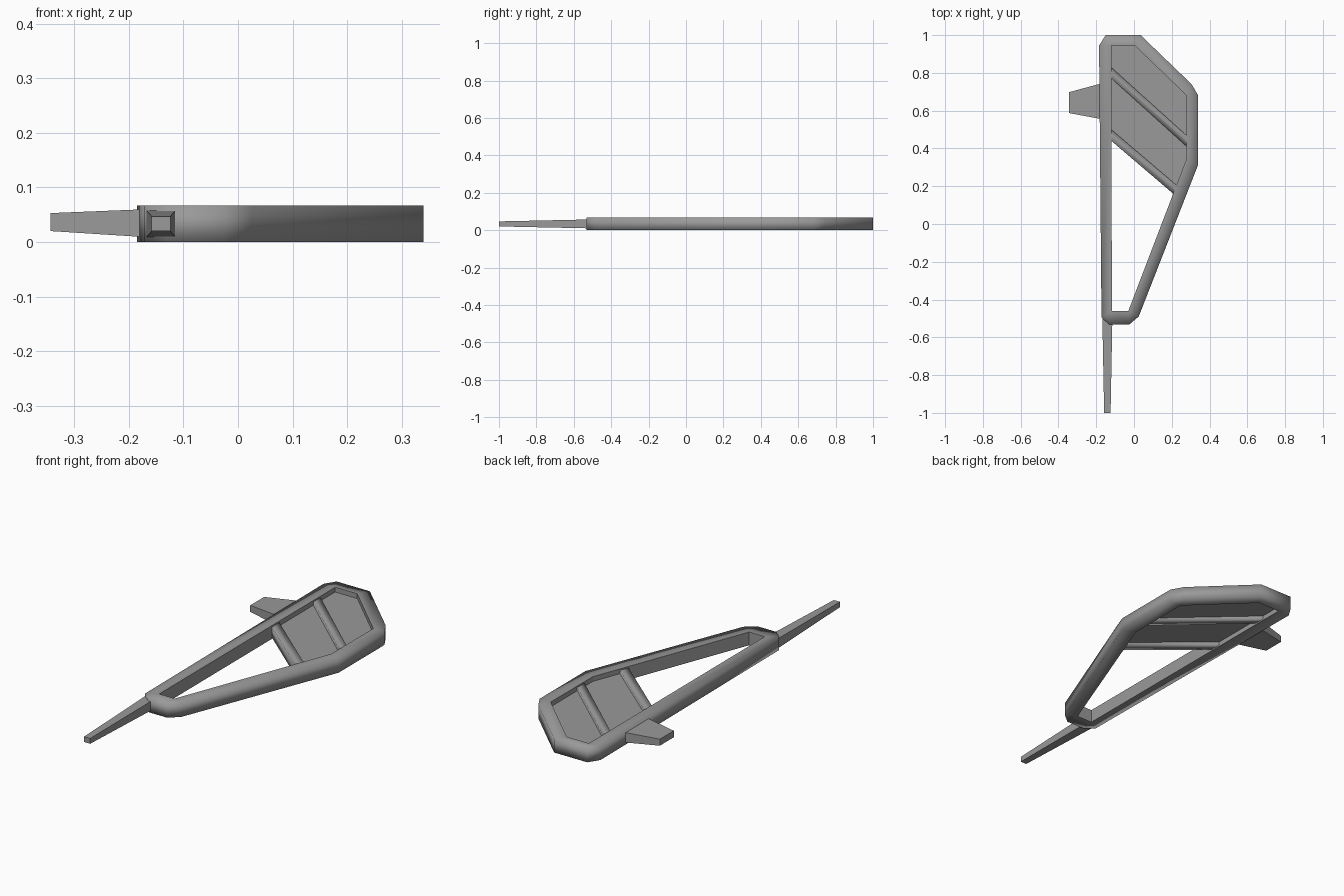
import bpy
import bmesh
from mathutils import Vector

cube = bpy.data.objects.get("Cube")
if cube:
    bpy.data.objects.remove(cube, do_unlink=True)

HEIGHT = 0.067
MID = HEIGHT / 2

# Single plain grey
grey = bpy.data.materials.new("plain_grey")
grey.use_nodes = True
colour = (0.32, 0.32, 0.32, 1)
grey.diffuse_color = colour
grey.node_tree.nodes["Principled BSDF"].inputs["Base Color"].default_value = colour


def finish(name, bm):
    bmesh.ops.recalc_face_normals(bm, faces=bm.faces)
    mesh = bpy.data.meshes.new(name)
    bm.to_mesh(mesh)
    bm.free()
    mesh.materials.append(grey)
    obj = bpy.data.objects.new(name, mesh)
    bpy.context.collection.objects.link(obj)
    return obj


def loft(name, start, end, smooth=False, caps=True):
    """Join two four-cornered sections into a bar or taper."""
    bm = bmesh.new()
    a = [bm.verts.new(p) for p in start]
    b = [bm.verts.new(p) for p in end]
    for i in range(4):
        j = (i + 1) % 4
        bm.faces.new((a[i], a[j], b[j], b[i])).smooth = smooth
    if caps:
        bm.faces.new(a)
        bm.faces.new(b)
    return finish(name, bm)


def panel(name, outline, low, high):
    """Extrude a flat outline between two heights."""
    bm = bmesh.new()
    base = bm.faces.new([bm.verts.new((x, y, low)) for x, y in outline])
    up = bmesh.ops.extrude_face_region(bm, geom=[base], use_keep_orig=True)
    moved = [v for v in up["geom"] if isinstance(v, bmesh.types.BMVert)]
    bmesh.ops.translate(bm, verts=moved, vec=(0, 0, high - low))
    return finish(name, bm)


# Frame: each inner corner with the outer corners that fan out from it
corners = [
    ((-0.12, 0.945), [(-0.15, 1.0), (-0.185, 0.945)]),
    ((-0.117, -0.46), [(-0.172, -0.495), (-0.13, -0.532)]),
    ((-0.03, -0.46), [(-0.025, -0.532), (0.025, -0.49)]),
    ((0.278, 0.345), [(0.34, 0.315)]),
    ((0.278, 0.68), [(0.34, 0.68), (0.305, 0.74)]),
    ((0.003, 0.945), [(0.035, 1.0)]),
]
bm = bmesh.new()
ring = []
inner = []
for point, fan in corners:
    pair = [bm.verts.new((*point, z)) for z in (0, HEIGHT)]
    inner.append(pair)
    for p in fan:
        ring.append((pair, [bm.verts.new((*p, z)) for z in (0, HEIGHT)]))
for i, (in_a, out_a) in enumerate(ring):
    in_b, out_b = ring[(i + 1) % len(ring)]
    bm.faces.new((out_a[0], out_b[0], out_b[1], out_a[1]))
    for k in (0, 1):
        quad = [in_a[k], out_a[k], out_b[k], in_b[k]]
        bm.faces.new(list(dict.fromkeys(quad)))
for i, a in enumerate(inner):
    b = inner[(i + 1) % len(inner)]
    bm.faces.new((a[0], a[1], b[1], b[0]))
for f in bm.faces:
    f.smooth = True
# Inner wall stays crisp while the outside shades softly
inner_verts = {v for pair in inner for v in pair}
for e in bm.edges:
    if all(v in inner_verts for v in e.verts):
        e.smooth = False
finish("frame", bm)

# Recessed plate filling the wide end of the frame
panel("recessed_plate", [
    (-0.14, 0.96), (0.01, 0.96), (0.3, 0.69), (0.3, 0.345),
    (0.235, 0.18), (-0.14, 0.49)], 0.024, 0.043)


# Diagonal cross bars
def cross_bar(name, start, end, half):
    a, b = Vector((*start, MID)), Vector((*end, MID))
    side = Vector((0, half, 0))
    up = Vector((0, 0, 0.026))
    section = [-side - up, side - up, side + up, -side + up]
    loft(name, [a + s for s in section], [b + s for s in section], True, False)


cross_bar("upper_cross_bar", (-0.14, 0.818), (0.3, 0.42), 0.029)
cross_bar("lower_cross_bar", (-0.14, 0.487), (0.235, 0.167), 0.03)

# Tapered side fin
loft("side_fin",
     [(-0.17, y, z) for y, z in ((0.555, 0.009), (0.745, 0.009), (0.745, 0.06), (0.555, 0.06))],
     [(-0.343, y, z) for y, z in ((0.587, 0.02), (0.698, 0.02), (0.698, 0.053), (0.587, 0.053))])

# Tapered front spike
loft("front_spike",
     [(x, -0.48, z) for x, z in ((-0.168, 0.009), (-0.114, 0.009), (-0.114, 0.058), (-0.168, 0.058))],
     [(x, -1.0, z) for x, z in ((-0.158, 0.02), (-0.124, 0.02), (-0.124, 0.047), (-0.158, 0.047))])
